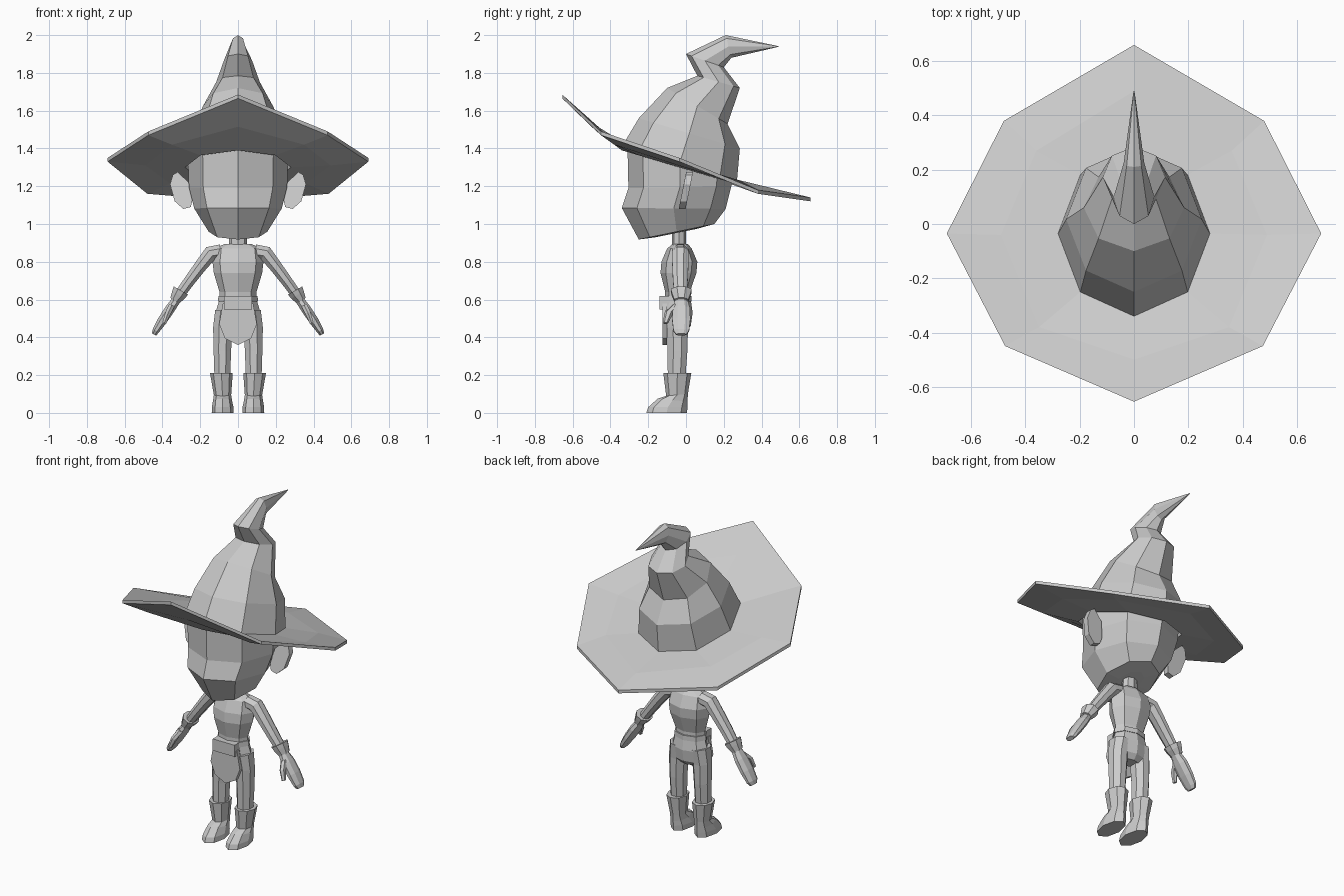
import bpy, bmesh
from math import sin, cos, pi
from mathutils import Vector

cube = bpy.data.objects.get("Cube")
if cube:
    bpy.data.objects.remove(cube)

grey = bpy.data.materials.new("plain grey")
grey.use_nodes = True
color = (0.6, 0.6, 0.6, 1)
grey.diffuse_color = color
grey.node_tree.nodes["Principled BSDF"].inputs["Base Color"].default_value = color


def loft(name, rings, mirror=False, caps=True, loop=False):
    """Bridge rings of equal size into one flat-shaded mesh."""
    bm = bmesh.new()
    rows = [[bm.verts.new(p) for p in ring] for ring in rings]
    n = len(rows[0])
    pairs = list(zip(rows, rows[1:]))
    if loop:
        pairs.append((rows[-1], rows[0]))
    for a, b in pairs:
        for i in range(n):
            j = (i + 1) % n
            bm.faces.new((a[i], a[j], b[j], b[i]))
    if caps and not loop:
        bm.faces.new(rows[0])
        bm.faces.new(rows[-1])
    bmesh.ops.recalc_face_normals(bm, faces=bm.faces)
    mesh = bpy.data.meshes.new(name)
    bm.to_mesh(mesh)
    bm.free()
    mesh.materials.append(grey)
    obj = bpy.data.objects.new(name, mesh)
    bpy.context.collection.objects.link(obj)
    if mirror:
        obj.modifiers.new("mirror", "MIRROR").use_mirror_merge = False
    return obj


def ring(yf, zf, yb, zb, hw, x=0, n=8):
    """Tilted ellipse running from a front point to a back point."""
    out = []
    for i in range(n):
        a = 2 * pi * i / n
        t = (1 - cos(a)) / 2
        out.append((x + hw * sin(a), yf + (yb - yf) * t, zf + (zb - zf) * t))
    return out


def limb(name, stations, n=8):
    """Mirrored tube; each station is x, y, z, half depth, half thickness."""
    pts = [Vector(s[:3]) for s in stations]
    rings = []
    for i, s in enumerate(stations):
        d = pts[min(i + 1, len(pts) - 1)] - pts[max(i - 1, 0)]
        side = Vector((d.z, 0, -d.x)).normalized()
        rings.append([pts[i] + side * s[4] * cos(2 * pi * (k + .5) / n)
                      + Vector((0, s[3] * sin(2 * pi * (k + .5) / n), 0)) for k in range(n)])
    return loft(name, rings, mirror=True)


def plate(name, outline, y0, y1, mirror=False):
    """Front-facing outline given depth."""
    return loft(name, [[(x, y, z) for x, z in outline] for y in (y0, y1)], mirror)


def full_ring(half):
    """Complete an eight-point ring from its +x half, front to back."""
    return half + [(-x, y, z) for x, y, z in half[-2:0:-1]]


def lowered(points, d):
    return [(x, y, z - d) for x, y, z in points]


# Hat crown with crooked tip
base = ring(-.34, 1.41, .27, 1.23, .28)
loft("hat_crown", [
    base,
    ring(-.25, 1.56, .285, 1.40, .25),
    ring(-.10, 1.72, .22, 1.53, .185),
    ring(.06, 1.785, .285, 1.72, .115),
    ring(.00, 1.90, .20, 1.83, .075),
    ring(.21, 2.00, .24, 1.88, .038),
    ring(.488, 1.942, .49, 1.938, .002)], caps=False)

# Hat brim, bent up at the front
outer = full_ring([(0, -.655, 1.685), (.475, -.45, 1.49), (.69, -.035, 1.35),
                   (.48, .38, 1.18), (0, .66, 1.14)])
middle = full_ring([(0, -.50, 1.535), (.35, -.38, 1.44), (.49, -.04, 1.33),
                    (.36, .27, 1.235), (0, .49, 1.18)])
loft("hat_brim", [base, middle, outer, lowered(outer, .02),
                  lowered(middle, .02), lowered(base, .02)], loop=True)

# Head with a broad jaw
loft("head", [
    ring(-.31, 1.42, .25, 1.25, .265),
    ring(-.305, 1.19, .24, 1.20, .26),
    ring(-.34, 1.085, .21, 1.08, .232),
    ring(-.25, .918, .15, 1.00, .155),
    ring(-.16, .93, .06, .975, .07)])

# Ears
ear = [(.24, 1.13), (.26, 1.22), (.32, 1.275), (.345, 1.26), (.36, 1.21),
       (.335, 1.12), (.29, 1.08), (.25, 1.09)]
loft("ears", [[(x, (z - 1.18) * .2 + d, z) for x, z in ear] for d in (-.018, .018)], mirror=True)

# Neck and torso
loft("neck", [ring(-.075, .86, .0, .86, .05), ring(-.075, .98, .0, .98, .045)])
loft("torso", [
    ring(-.07, .895, .01, .895, .07),
    ring(-.10, .87, .03, .87, .125),
    ring(-.13, .80, .06, .80, .135),
    ring(-.135, .74, .055, .74, .128),
    ring(-.11, .64, .02, .64, .098),
    ring(-.11, .57, .02, .57, .098)])

# Belt, pouch and front flap
loft("belt", [ring(-.12, .62, .03, .62, .103), ring(-.12, .59, .03, .59, .107)])
plate("belt_pouch", [(-.075, .62), (.075, .62), (.075, .548), (-.075, .548)], -.14, -.08)
plate("front_flap", [(-.08, .58), (.08, .58), (.10, .47), (.07, .395),
                     (0, .36), (-.07, .395), (-.10, .47)], -.125, -.10)

# Hips and legs
loft("hips", [
    ring(-.11, .60, .025, .60, .098),
    ring(-.115, .53, .035, .53, .12),
    ring(-.105, .46, .025, .46, .12),
    ring(-.08, .43, .0, .43, .06)])
limb("legs", [(.07, -.045, .54, .07, .055), (.08, -.045, .45, .06, .056),
              (.083, -.045, .33, .057, .05), (.083, -.05, .18, .05, .045)])

# Boots with flared cuffs
loft("boots", [
    ring(-.12, .21, .028, .21, .06, .088),
    ring(-.105, .09, .01, .10, .046, .082),
    ring(-.15, .075, .008, .06, .05, .082),
    ring(-.20, .03, .008, .03, .057, .081),
    ring(-.21, 0, .005, 0, .058, .081)], mirror=True)

# Arms, sleeve cuffs and hands
limb("arms", [(.09, -.03, .855, .045, .04), (.145, -.03, .845, .048, .043),
              (.20, -.03, .775, .046, .036), (.26, -.03, .695, .042, .032),
              (.335, -.025, .59, .035, .028)])
limb("sleeve_cuffs", [(.302, -.025, .648, .06, .047), (.315, -.025, .625, .053, .042),
                      (.335, -.025, .595, .04, .03)])
limb("hands", [(.325, -.025, .60, .034, .025), (.36, -.025, .55, .05, .028),
               (.40, -.025, .49, .052, .027), (.435, -.025, .435, .045, .02),
               (.445, -.025, .415, .03, .014)])
limb("thumbs", [(.35, -.05, .57, .025, .018), (.37, -.09, .53, .024, .017),
                (.39, -.108, .475, .014, .012)], n=6)
